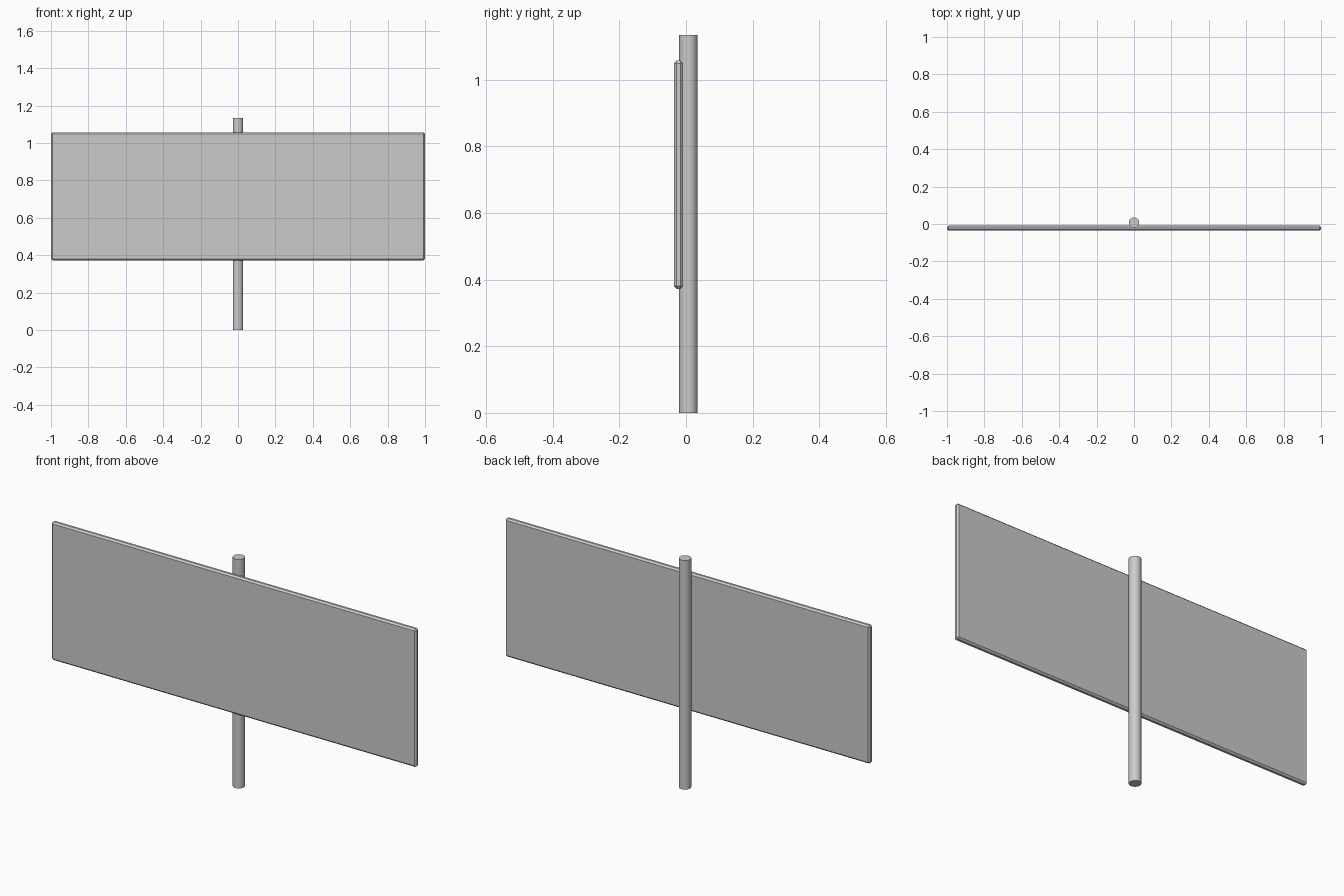
import bpy
import math

if "Cube" in bpy.data.objects:
    bpy.data.objects.remove(bpy.data.objects["Cube"])

grey = bpy.data.materials.new("plain grey")
grey.use_nodes = True
colour = (0.6, 0.6, 0.6, 1)
grey.diffuse_color = colour
grey.node_tree.nodes["Principled BSDF"].inputs["Base Color"].default_value = colour

# Round post
bpy.ops.mesh.primitive_cylinder_add(vertices=32, radius=0.0278, depth=1.135,
                                    location=(0, 0.0072, 0.5675))
post = bpy.context.object
post.name = "post"
post.data.materials.append(grey)
bpy.ops.object.shade_smooth_by_angle(angle=math.radians(30))

# Sign board with softened edges
bpy.ops.mesh.primitive_cube_add(size=1, location=(0, -0.0225, 0.715))
board = bpy.context.object
board.name = "sign_board"
board.scale = (2.0, 0.027, 0.685)
bpy.ops.object.transform_apply(location=False, rotation=False, scale=True)
board.data.materials.append(grey)
bevel = board.modifiers.new("edge_bevel", "BEVEL")
bevel.width = 0.008
bevel.segments = 1
